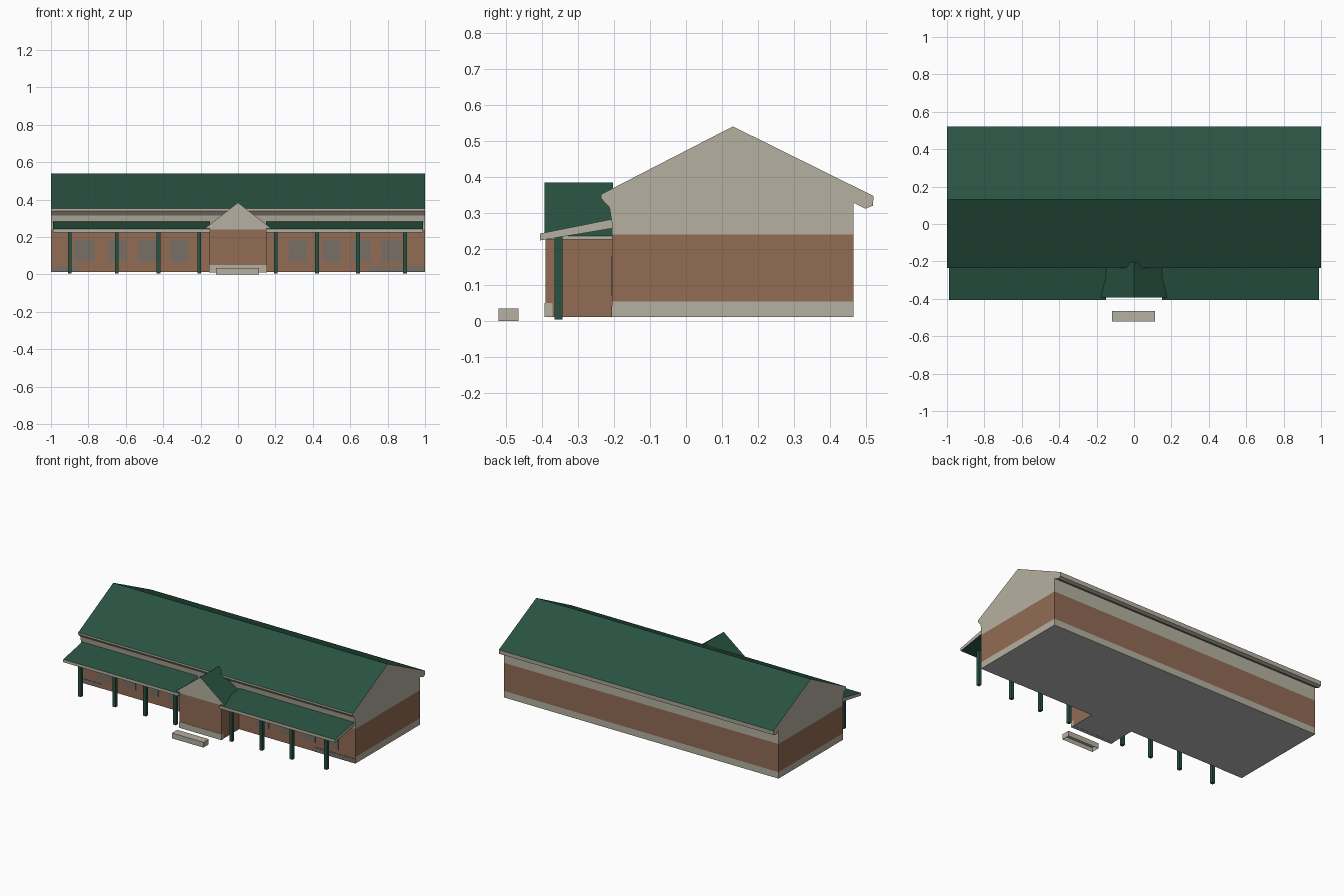
import bpy, bmesh

if "Cube" in bpy.data.objects:
    bpy.data.objects.remove(bpy.data.objects["Cube"])


def material(name, rgb):
    m = bpy.data.materials.new(name)
    m.diffuse_color = (*rgb, 1)
    m.use_nodes = True
    m.node_tree.nodes["Principled BSDF"].inputs["Base Color"].default_value = m.diffuse_color
    return m


GREEN = material("green_roof", (0.022, 0.085, 0.054))
BEIGE = material("beige_trim", (0.46, 0.435, 0.35))
BRICK = material("brown_brick", (0.285, 0.15, 0.09))
GREY = material("grey_floor", (0.5, 0.5, 0.5))
GLASS = material("grey_glass", (0.185, 0.16, 0.135))
MATS = [GREEN, BEIGE, BRICK, GREY, GLASS]


def prism(name, profile, direction, rule, cuts=()):
    """Extrude a closed 3D outline, slice at heights, colour faces by rule(centre, normal)."""
    bm = bmesh.new()
    face = bm.faces.new([bm.verts.new(p) for p in profile])
    out = bmesh.ops.extrude_face_region(bm, geom=[face], use_keep_orig=True)
    verts = [g for g in out["geom"] if isinstance(g, bmesh.types.BMVert)]
    bmesh.ops.translate(bm, verts=verts, vec=direction)
    for z in cuts:
        geom = bm.verts[:] + bm.edges[:] + bm.faces[:]
        bmesh.ops.bisect_plane(bm, geom=geom, plane_co=(0, 0, z), plane_no=(0, 0, 1))
    bmesh.ops.recalc_face_normals(bm, faces=bm.faces[:])
    bm.normal_update()
    for f in bm.faces:
        f.material_index = MATS.index(rule(f.calc_center_median(), f.normal))
    me = bpy.data.meshes.new(name)
    bm.to_mesh(me)
    bm.free()
    for m in MATS:
        me.materials.append(m)
    ob = bpy.data.objects.new(name, me)
    bpy.context.collection.objects.link(ob)
    return ob


def box(name, x0, x1, y0, y1, z0, z1, rule, cuts=()):
    if not callable(rule):
        mat = rule
        rule = lambda c, n: mat
    outline = [(x0, y0, z0), (x1, y0, z0), (x1, y1, z0), (x0, y1, z0)]
    return prism(name, outline, (0, 0, z1 - z0), rule, cuts)


# Main hall: gabled cross-section with eaves, banded by height
def hall_rule(c, n):
    if n.z < -0.5 and c.z < 0.1:
        return GREY
    if n.z > 0.5:
        return GREEN
    if c.z > 0.24:
        return BEIGE
    if c.z < 0.055 and n.y > -0.5:
        return BEIGE
    return BRICK


hall = [(-0.205, 0.012), (0.465, 0.012), (0.465, 0.328), (0.497, 0.312), (0.518, 0.32),
        (0.52, 0.347), (0.13, 0.54), (-0.235, 0.352), (-0.235, 0.34), (-0.212, 0.315),
        (-0.205, 0.27)]
prism("main_hall", [(-1, y, z) for y, z in hall], (2, 0, 0), hall_rule, (0.055, 0.24))


# Projecting entry with a pale plinth wrapped round its front
def entry_rule(c, n):
    return GREY if n.z < -0.5 else BRICK


def plinth_rule(c, n):
    return GREY if n.z < -0.5 else BEIGE


box("entry", -0.152, 0.152, -0.39, -0.2, 0.012, 0.24, entry_rule)
box("entry_plinth", -0.154, 0.154, -0.392, -0.37, 0.011, 0.05, plinth_rule)


# Entry gable roof, front face pale
def gable_rule(c, n):
    return GREEN if n.z > 0.3 or n.y > 0.5 else BEIGE


gable = [(-0.19, 0.226), (-0.152, 0.24), (0.152, 0.24), (0.19, 0.226),
         (0.19, 0.236), (0, 0.384), (-0.19, 0.236)]
prism("entry_gable", [(x, -0.392, z) for x, z in gable], (0, 0.19, 0), gable_rule)

# Porch roofs either side of the entry
porch = [(-0.405, 0.224), (-0.405, 0.243), (-0.2, 0.284), (-0.2, 0.258)]


def porch_rule(c, n):
    return GREEN if abs(n.z) > 0.5 else BEIGE


for side, s in (("left", -1), ("right", 1)):
    prism("porch_roof_" + side, [(s * 0.15, y, z) for y, z in porch],
          (s * 0.84, 0, 0), porch_rule)

# Porch posts
for i, x in enumerate((-0.9, -0.648, -0.425, -0.207, 0.202, 0.422, 0.642, 0.893)):
    box(f"porch_post_{i}", x - 0.01, x + 0.01, -0.365, -0.343, 0.005, 0.242, GREEN)

# Front windows as thin plates
for i, x in enumerate((-0.822, -0.648, -0.485, -0.312, 0.32, 0.5, 0.66, 0.82)):
    w = 0.055 if abs(x) > 0.8 else 0.048
    box(f"window_{i}", x - w, x + w, -0.208, -0.204, 0.07, 0.18, GLASS)

# Low plinth at the outer ends of the front wall
for side, x0, x1 in (("left", -0.998, -0.85), ("right", 0.7, 0.998)):
    box("front_plinth_" + side, x0, x1, -0.208, -0.204, 0.013, 0.042, GLASS)

# Low planter block in front of the entry, hollow underneath
block = box("front_planter", -0.117, 0.112, -0.52, -0.465, 0, 0.035, BEIGE)
bm = bmesh.new()
bm.from_mesh(block.data)
bm.normal_update()
under = [f for f in bm.faces if f.normal.z < -0.5]
bmesh.ops.inset_region(bm, faces=under, thickness=0.006)
bmesh.ops.translate(bm, verts=list(under[0].verts), vec=(0, 0, 0.025))
bm.to_mesh(block.data)
bm.free()
